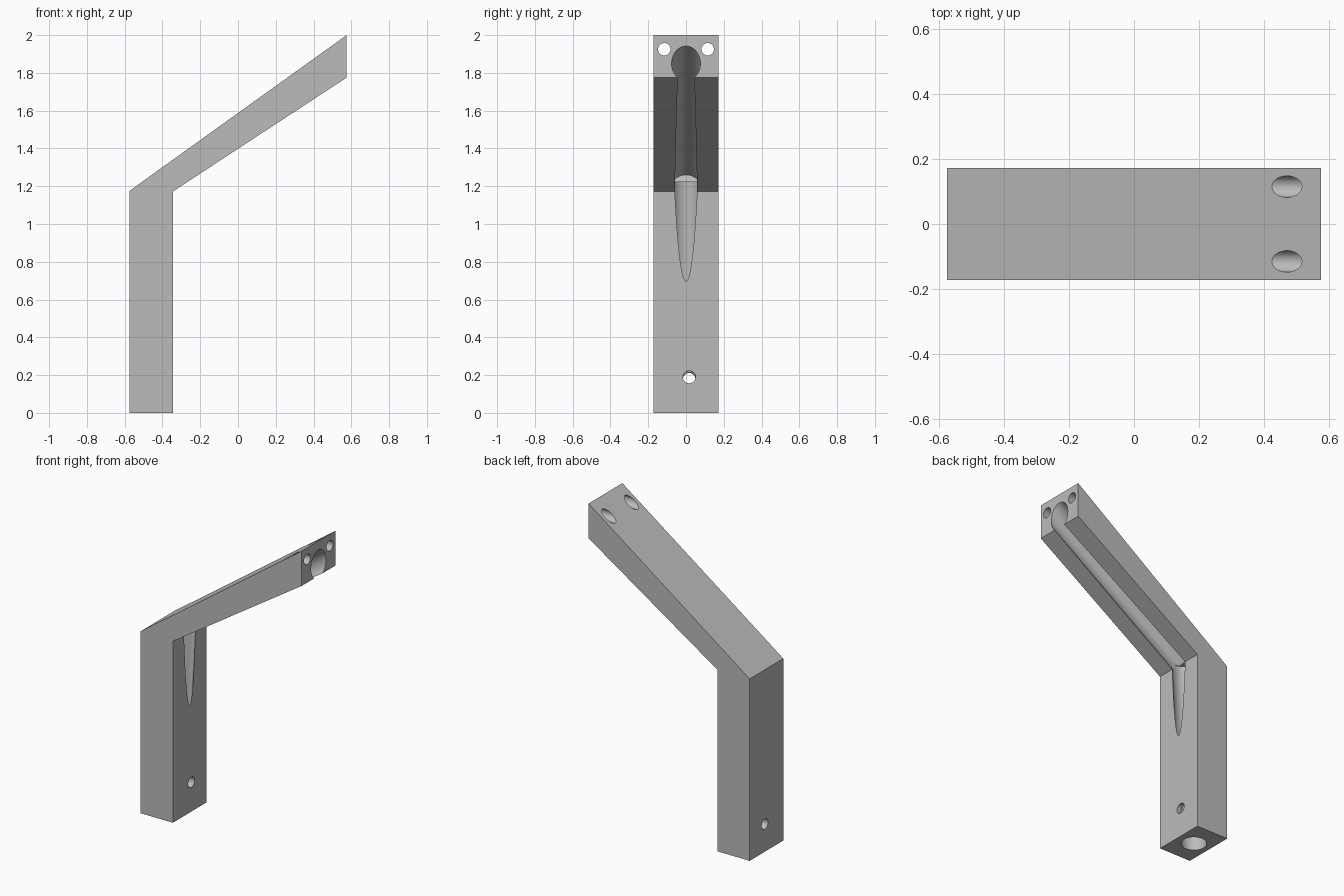
import bpy, bmesh, math
from mathutils import Vector

cube = bpy.data.objects.get("Cube")
if cube:
    bpy.data.objects.remove(cube, do_unlink=True)

grey = bpy.data.materials.new("light grey")
grey.use_nodes = True
colour = (0.5, 0.5, 0.5, 1)
grey.diffuse_color = colour
grey.node_tree.nodes["Principled BSDF"].inputs["Base Color"].default_value = colour


def make_object(name, bm):
    mesh = bpy.data.meshes.new(name)
    bmesh.ops.recalc_face_normals(bm, faces=bm.faces[:])
    bm.to_mesh(mesh)
    bm.free()
    mesh.materials.append(grey)
    obj = bpy.data.objects.new(name, mesh)
    bpy.context.scene.collection.objects.link(obj)
    return obj


# Bent bracket: side profile extruded across its width
HALF_WIDTH = 0.172
profile = [(-0.575, 0), (-0.345, 0), (-0.345, 1.172),
           (0.575, 1.775), (0.575, 2.0), (-0.575, 1.175)]
bm = bmesh.new()
face = bm.faces.new([bm.verts.new((x, -HALF_WIDTH, z)) for x, z in profile])
side = bmesh.ops.extrude_face_region(bm, geom=[face])
moved = [g for g in side["geom"] if isinstance(g, bmesh.types.BMVert)]
bmesh.ops.translate(bm, verts=moved, vec=(0, 2 * HALF_WIDTH, 0))
bracket = make_object("bent_bracket", bm)


def drill(name, start, end, radius, segments=64):
    """Cut a round bore running from start to end."""
    a, b = Vector(start), Vector(end)
    bm = bmesh.new()
    bmesh.ops.create_cone(bm, cap_ends=True, segments=segments, radius1=radius,
                          radius2=radius, depth=(b - a).length)
    turn = (b - a).to_track_quat("Z", "Y").to_matrix().to_4x4()
    bmesh.ops.transform(bm, matrix=turn, verts=bm.verts[:])
    bmesh.ops.translate(bm, verts=bm.verts[:], vec=(a + b) / 2)
    cutter = make_object(name, bm)
    cutter.hide_render = True
    mod = bracket.modifiers.new(name, "BOOLEAN")
    mod.operation = "DIFFERENCE"
    mod.solver = "EXACT"
    mod.object = cutter
    bpy.context.view_layer.objects.active = bracket
    bpy.ops.object.modifier_apply(modifier=name)
    bpy.data.objects.remove(cutter, do_unlink=True)


# Wide cable bores: tilted up the leg, then along the arm
BORE = 0.076
drill("leg_bore", (-0.468, 0, -0.1), (-0.39, 0, 1.222), BORE)
drill("arm_bore", (-0.393, 0, 1.197), (0.775, 0, 1.985), BORE)

# Screw holes: a pair at the arm tip and one through the foot
for label, y in (("left", 0.115), ("right", -0.115)):
    drill(label + "_tip_hole", (0.2, y, 1.925), (0.7, y, 1.925), 0.033, 40)
drill("foot_hole", (-0.7, 0.017, 0.172), (-0.2, 0.017, 0.197), 0.033, 40)

# Smooth bore walls, crisp outer edges
bpy.ops.object.select_all(action="DESELECT")
bracket.select_set(True)
bpy.context.view_layer.objects.active = bracket
bpy.ops.object.shade_smooth_by_angle(angle=math.radians(25))
